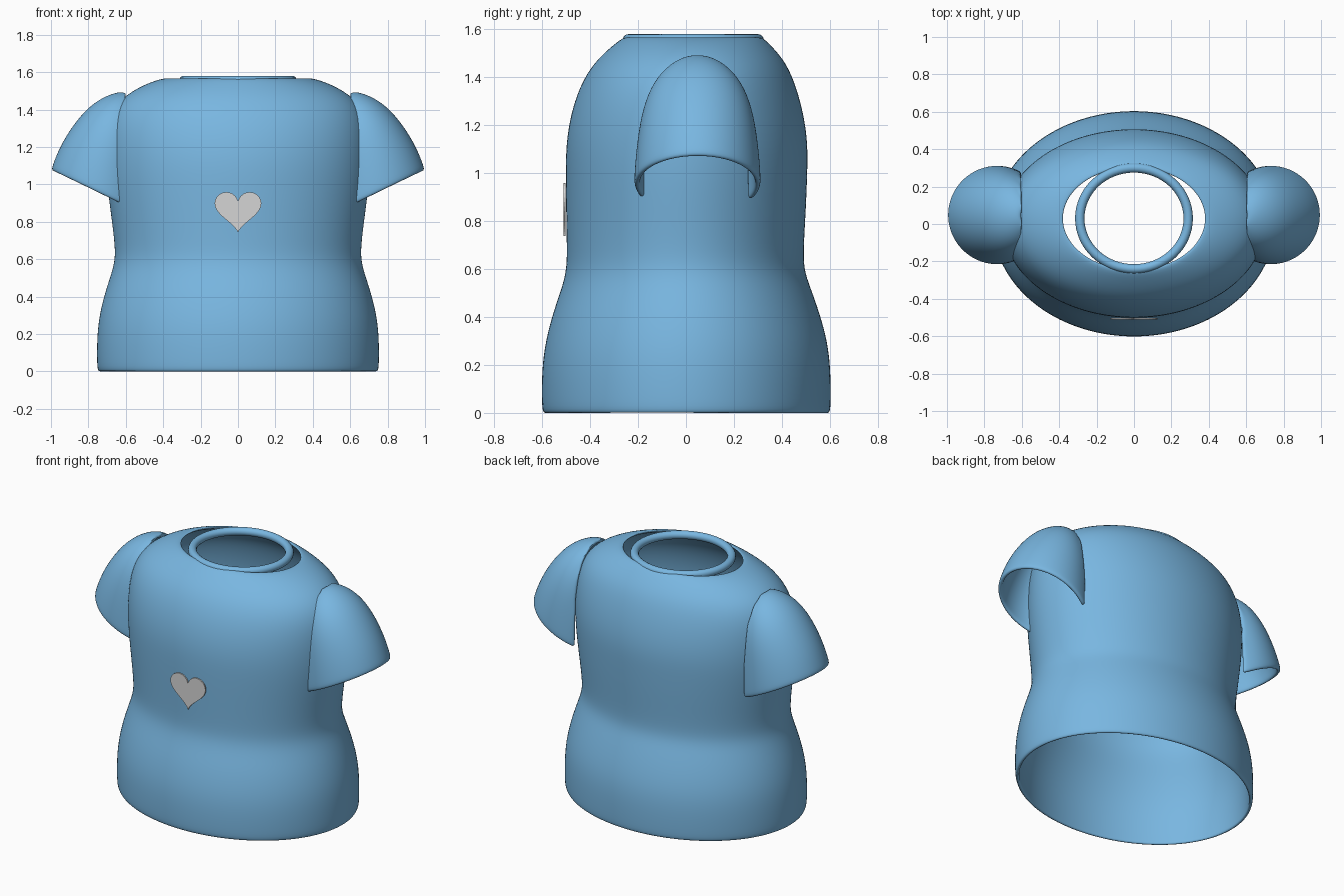
import bpy, bmesh, math

if "Cube" in bpy.data.objects:
    bpy.data.objects.remove(bpy.data.objects["Cube"])


def material(name, rgb):
    m = bpy.data.materials.new(name)
    m.diffuse_color = (*rgb, 1)
    m.use_nodes = True
    m.node_tree.nodes["Principled BSDF"].inputs["Base Color"].default_value = m.diffuse_color
    return m


BLUE = material("shirt blue", (0.19, 0.47, 0.75))
GREY = material("heart light grey", (0.66, 0.66, 0.66))


def finish(bm, name, mat, smooth=True):
    bmesh.ops.recalc_face_normals(bm, faces=bm.faces)
    me = bpy.data.meshes.new(name)
    bm.to_mesh(me)
    bm.free()
    me.materials.append(mat)
    for p in me.polygons:
        p.use_smooth = smooth
    ob = bpy.data.objects.new(name, me)
    bpy.context.collection.objects.link(ob)
    return ob


def loft(bm, rings):
    """Bridge closed rings of points into a tube with open ends."""
    vs = [[bm.verts.new(p) for p in r] for r in rings]
    n = len(vs[0])
    for a, b in zip(vs, vs[1:]):
        for i in range(n):
            j = (i + 1) % n
            bm.faces.new((a[i], a[j], b[j], b[i]))
    return vs


def cloth(ob, thickness):
    """Give the open shell a rounded fabric edge."""
    s = ob.modifiers.new("thickness", 'SOLIDIFY')
    s.thickness, s.offset = thickness, -1
    d = ob.modifiers.new("smooth", 'SUBSURF')
    d.levels = d.render_levels = 2


def angles(n):
    return [2 * math.pi * i / n for i in range(n)]


# Torso: height, half width, front y, back y
TORSO = [(-0.003, .75, -.598, .602), (.03, .757, -.604, .606), (.18, .757, -.604, .606),
         (.30, .744, -.588, .592), (.42, .714, -.556, .558), (.52, .68, -.52, .522),
         (.60, .658, -.499, .492), (.70, .663, -.499, .493), (.85, .683, -.502, .502),
         (1.0, .702, -.504, .508), (1.12, .708, -.502, .510), (1.24, .706, -.484, .494),
         (1.36, .688, -.446, .462), (1.46, .63, -.388, .420), (1.535, .505, -.305, .355),
         (1.575, .38, -.25, .31)]
bm = bmesh.new()
loft(bm, [[(rx * math.cos(a), (f + b) / 2 + (b - f) / 2 * math.sin(a), z) for a in angles(40)]
          for z, rx, f, b in TORSO])
cloth(finish(bm, "shirt_body", BLUE), 0.022)

# Collar ring
bm = bmesh.new()
rings = [[((.29 + .025 * math.cos(t)) * math.cos(a), .03 + (.27 + .025 * math.cos(t)) * math.sin(a),
           1.555 + .025 * math.sin(t)) for t in angles(16)] for a in angles(64)]
loft(bm, rings + rings[:1])
bmesh.ops.remove_doubles(bm, verts=bm.verts, dist=1e-5)
finish(bm, "collar", BLUE)

# Sleeves: outer x, outer z, inner x, inner z, half depth of each tilted ring
SLEEVE = [(1.0, 1.075, .47, .825, .265), (.99, 1.11, .47, .86, .265), (.952, 1.205, .47, .98, .257),
          (.885, 1.315, .47, 1.15, .238), (.805, 1.41, .48, 1.28, .202),
          (.72, 1.468, .50, 1.40, .14), (.64, 1.495, .55, 1.47, .06)]
for side, label in ((-1, "left_sleeve"), (1, "right_sleeve")):
    bm = bmesh.new()
    vs = loft(bm, [[(side * ((ox + ix) / 2 + (ox - ix) / 2 * math.cos(a)), .048 + w * math.sin(a),
                     (oz + iz) / 2 + (oz - iz) / 2 * math.cos(a)) for a in angles(32)]
                   for ox, oz, ix, iz, w in SLEEVE])
    tip = bm.verts.new((side * .595, .045, 1.49))
    last = vs[-1]
    for i in range(32):
        bm.faces.new((last[i], last[(i + 1) % 32], tip))
    bmesh.ops.recalc_face_normals(bm, faces=bm.faces)
    # Trim away the part inside the torso
    bmesh.ops.bisect_plane(bm, geom=bm.verts[:] + bm.edges[:] + bm.faces[:], plane_co=(side * .6, 0, 0),
                           plane_no=(-side, 0, 0), clear_outer=True)
    cloth(finish(bm, label, BLUE), 0.025)

# Heart patch on the chest
bm = bmesh.new()
pts = []
for a in angles(48):
    x = .125 * math.sin(a) ** 3
    z = 13 * math.cos(a) - 5 * math.cos(2 * a) - 2 * math.cos(3 * a) - math.cos(4 * a)
    pts.append(bm.verts.new((x, -.510, .868 + z * .0076)))
face = bm.faces.new(pts)
ext = bmesh.ops.extrude_face_region(bm, geom=[face])
bmesh.ops.translate(bm, vec=(0, .008, 0), verts=[v for v in ext["geom"] if isinstance(v, bmesh.types.BMVert)])
finish(bm, "heart_patch", GREY, smooth=False)
